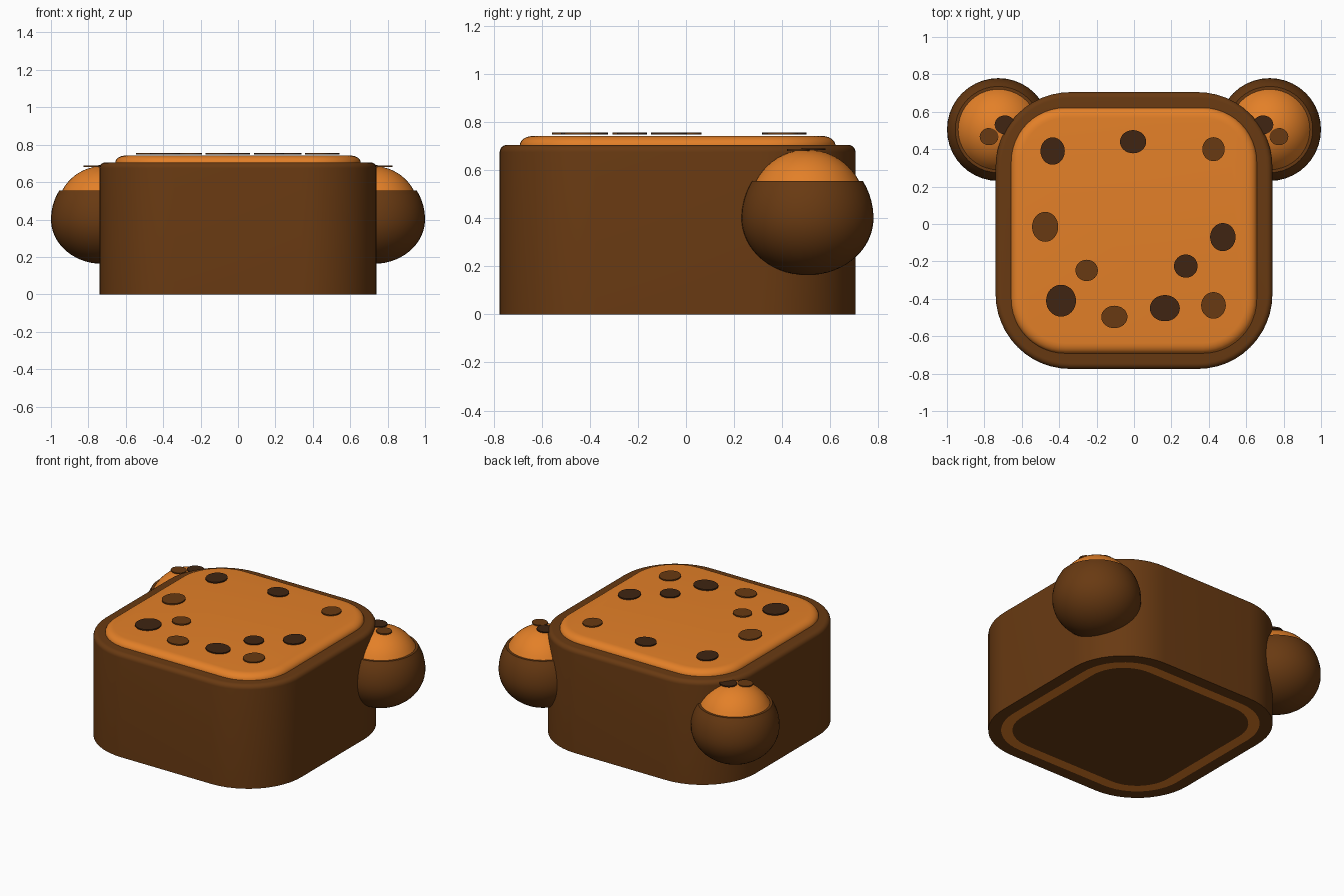
import bpy, bmesh, math

if "Cube" in bpy.data.objects:
    bpy.data.objects.remove(bpy.data.objects["Cube"])


def material(name, rgb):
    m = bpy.data.materials.new(name)
    m.diffuse_color = (*rgb, 1)
    m.use_nodes = True
    m.node_tree.nodes["Principled BSDF"].inputs["Base Color"].default_value = m.diffuse_color
    return m


BROWN = material("crust_brown", (0.14, 0.042, 0.006))
ORANGE = material("filling_orange", (0.77, 0.215, 0.021))
DARK = material("dark_spot_brown", (0.05, 0.018, 0.006))
CY = -0.035  # y centre of the body


def rounded_square(half, radius, steps=12):
    pts = []
    for k, (sx, sy) in enumerate([(1, 1), (-1, 1), (-1, -1), (1, -1)]):
        for i in range(steps + 1):
            a = math.pi / 2 * (k + i / steps)
            pts.append((sx * (half - radius) + radius * math.cos(a),
                        CY + sy * (half - radius) + radius * math.sin(a)))
    return pts


def circle(x, y, rx, ry, n=32):
    return [(x + rx * math.cos(2 * math.pi * i / n),
             y + ry * math.sin(2 * math.pi * i / n)) for i in range(n)]


def loft(name, rings, mats, band_mats=None, angle=40):
    """Skin a stack of (points, z) rings, bottom to top, and cap both ends."""
    bm = bmesh.new()
    loops = [[bm.verts.new((x, y, z)) for x, y in pts] for pts, z in rings]
    n = len(loops[0])
    bm.faces.new(loops[0][::-1])
    bm.faces.new(loops[-1])
    for b, (lo, hi) in enumerate(zip(loops, loops[1:])):
        for i in range(n):
            j = (i + 1) % n
            f = bm.faces.new((lo[i], lo[j], hi[j], hi[i]))
            f.material_index = band_mats[b] if band_mats else 0
    me = bpy.data.meshes.new(name)
    bm.to_mesh(me)
    bm.free()
    ob = bpy.data.objects.new(name, me)
    bpy.context.collection.objects.link(ob)
    for m in mats:
        me.materials.append(m)
    bpy.ops.object.select_all(action='DESELECT')
    ob.select_set(True)
    bpy.context.view_layer.objects.active = ob
    bpy.ops.object.shade_smooth_by_angle(angle=math.radians(angle))
    return ob


def bevel_rings(half, radius, top, bx, bz, steps=6):
    rings = []
    for i in range(steps + 1):
        a = math.pi / 2 * i / steps
        d = bx * (1 - math.cos(a))
        rings.append((rounded_square(half - d, radius - d),
                      top - bz + bz * math.sin(a)))
    return rings


# Body block, with an orange band inset on the underside
under = [(rounded_square(0.59, 0.25), 0), (rounded_square(0.66, 0.32), 0),
         (rounded_square(0.74, 0.40), 0)]
body_rings = under + bevel_rings(0.74, 0.40, 0.705, 0.03, 0.03)
loft("body", body_rings, [BROWN, ORANGE], [1] + [0] * (len(body_rings) - 2))

# Raised orange top
loft("top_panel", [(rounded_square(0.657, 0.29), 0.69)]
     + bevel_rings(0.657, 0.29, 0.742, 0.055, 0.04), [ORANGE])

# Spots on the top: x, y, x radius, y radius, material
spots = [(-0.435, 0.39, 0.065, 0.073, DARK), (-0.005, 0.44, 0.07, 0.062, DARK),
         (0.425, 0.40, 0.06, 0.064, BROWN), (-0.475, -0.015, 0.07, 0.08, BROWN),
         (0.475, -0.07, 0.068, 0.075, DARK), (0.277, -0.225, 0.063, 0.062, DARK),
         (-0.253, -0.248, 0.06, 0.057, BROWN), (-0.39, -0.41, 0.08, 0.085, DARK),
         (-0.105, -0.497, 0.07, 0.06, BROWN), (0.165, -0.45, 0.08, 0.07, DARK),
         (0.425, -0.435, 0.066, 0.071, BROWN)]
for i, (x, y, rx, ry, m) in enumerate(spots):
    loft(f"top_spot_{i + 1}", [(circle(x, y, rx, ry), 0.748),
                               (circle(x, y, rx, ry), 0.756)], [m])

# Ears: brown ball, orange cap and two spots on each side
for side, s in (("left", -1), ("right", 1)):
    ex, ey, r = s * 0.725, 0.505, 0.275
    profile = []
    for i in range(1, 21):
        a = -math.pi / 2 + i * (math.pi / 2 + 0.575) / 20
        profile.append((r * math.cos(a),
                        0.40 + (0.237 if a < 0 else 0.285) * math.sin(a)))
    crust = len(profile)
    R, cz = 0.243, 0.442
    a0 = math.asin((0.555 - cz) / R)
    for i in range(10):
        a = a0 + (math.pi / 2 - a0) * i / 10
        profile.append((R * math.cos(a), cz + R * math.sin(a)))
    profile.append((0.004, 0.685))
    rings = [(circle(ex, ey, p, p, 40), z) for p, z in profile]
    bands = [0 if b < crust else 1 for b in range(len(rings) - 1)]
    loft(f"{side}_ear", rings, [BROWN, ORANGE], bands)
    for tag, dx, y, rad, m, z in (("inner", 0.69, 0.53, 0.055, DARK, 0.683),
                                  ("outer", 0.775, 0.467, 0.05, BROWN, 0.68)):
        c = circle(s * dx, y, rad, rad * 0.92)
        loft(f"{side}_ear_{tag}_spot", [(c, z), (c, z + 0.008)], [m])
